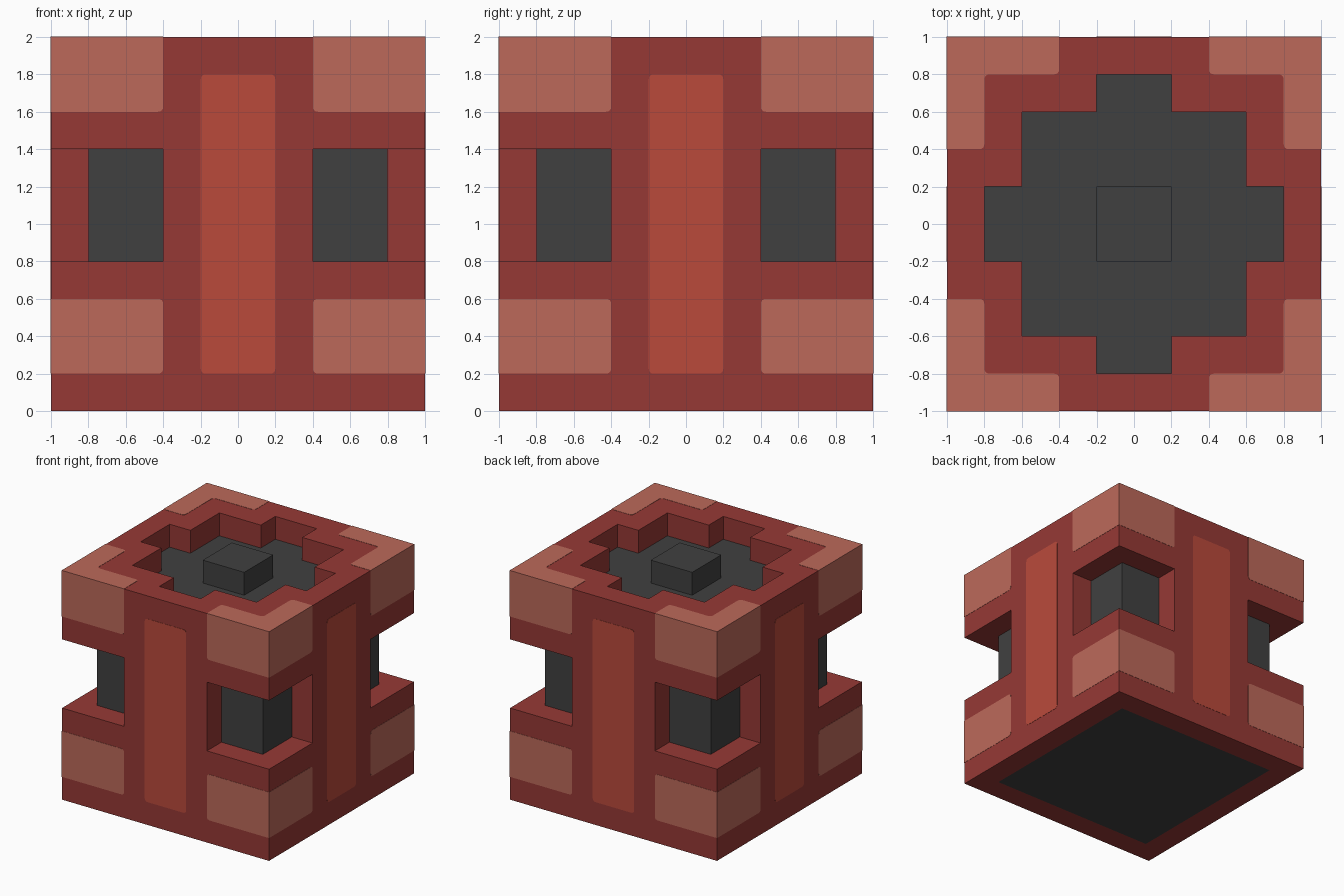
import bpy, bmesh, math
from mathutils import Matrix, Vector

cube = bpy.data.objects.get("Cube")
if cube:
    bpy.data.objects.remove(cube, do_unlink=True)

E = 0.002   # how far painted plates stand proud
R = 0.03    # corner radius of painted plates


def material(name, rgb):
    def linear(c):
        c /= 255
        return c / 12.92 if c <= 0.04045 else ((c + 0.055) / 1.055) ** 2.4
    col = tuple(linear(c) for c in rgb) + (1.0,)
    m = bpy.data.materials.new(name)
    m.use_nodes = True
    m.diffuse_color = col
    m.node_tree.nodes["Principled BSDF"].inputs["Base Color"].default_value = col
    return m


RED = material("brick red", (150, 57, 53))
BRIGHT = material("bright red", (186, 74, 59))
PINK = material("dusty pink", (188, 105, 90))
DARK = material("dark grey", (64, 64, 64))


def rounded(points, steps=4):
    """Round every outline point given as (u, v, radius)."""
    out = []
    for i, p in enumerate(points):
        c = Vector(p[:2])
        r = p[2] if len(p) > 2 else 0
        if not r:
            out.append(c)
            continue
        a = c + (Vector(points[i - 1][:2]) - c).normalized() * r
        b = c + (Vector(points[(i + 1) % len(points)][:2]) - c).normalized() * r
        for k in range(steps + 1):
            t = k / steps
            out.append(a * (1 - t) ** 2 + c * 2 * t * (1 - t) + b * t ** 2)
    return out


def prism(name, points, low, high, mat, matrix=Matrix()):
    """Extrude a flat outline from low to high, then place it."""
    bm = bmesh.new()
    face = bm.faces.new([bm.verts.new((p.x, p.y, low)) for p in rounded(points)])
    ext = bmesh.ops.extrude_face_region(bm, geom=[face])
    top = [v for v in ext["geom"] if isinstance(v, bmesh.types.BMVert)]
    bmesh.ops.translate(bm, verts=top, vec=(0, 0, high - low))
    bmesh.ops.transform(bm, matrix=matrix, verts=bm.verts)
    bmesh.ops.recalc_face_normals(bm, faces=bm.faces)
    mesh = bpy.data.meshes.new(name)
    bm.to_mesh(mesh)
    bm.free()
    mesh.materials.append(mat)
    ob = bpy.data.objects.new(name, mesh)
    bpy.context.scene.collection.objects.link(ob)
    return ob


def rect(u0, u1, v0, v1, r=0):
    return [(u0, v0, r), (u1, v0, r), (u1, v1, r), (u0, v1, r)]


def turn(k):
    return Matrix.Rotation(k * math.pi / 2, 4, 'Z')


def cut(target, cutter):
    cutter.hide_render = True
    mod = target.modifiers.new("cut", 'BOOLEAN')
    mod.operation = 'DIFFERENCE'
    mod.solver = 'EXACT'
    mod.object = cutter
    bpy.context.view_layer.objects.active = target
    bpy.ops.object.modifier_apply(modifier=mod.name)
    bpy.data.objects.remove(cutter, do_unlink=True)


# Outer shell: hollow for the core, open at four corners and at the top
shell = prism("outer_shell", rect(-1, 1, -1, 1), 0, 2, RED)
cut(shell, prism("core_cutter", rect(-0.8, 0.8, -0.8, 0.8), -0.5, 1.8, RED))
for k in range(4):
    cut(shell, prism("corner_cutter", rect(0.4, 1.5, 0.4, 1.5), 0.8, 1.4, RED, turn(k)))
arm = [(0.8, -0.2), (0.8, 0.2), (0.6, 0.2), (0.6, 0.6), (0.2, 0.6)]
star = [tuple(turn(k) @ Vector((x, y, 0)))[:2] for k in range(4) for x, y in arm]
cut(shell, prism("top_cutter", star, 1.7, 2.5, RED))

# Dark core filling the shell, with a raised block on top
prism("core", rect(-0.8, 0.8, -0.8, 0.8), 0, 1.8, DARK)
prism("top_block", rect(-0.2, 0.2, -0.2, 0.2), 1.8, 2, DARK)

# Painted plates, repeated on the four sides
for k in range(4):
    side = turn(k) @ Matrix.Rotation(math.pi / 2, 4, 'X')
    prism(f"side_stripe_{k + 1}", rect(-0.2, 0.2, 0.2, 1.8, R),
          1 - 2 * E, 1 + E, BRIGHT, side)
    for s, label in ((-1, "a"), (1, "b")):
        for low, high, r, row in ((0.2, 0.6, R, "lower"), (1.6, 2 + E, 0, "upper")):
            outline = [(s * 0.4, low, R), (s * (1 + E), low),
                       (s * (1 + E), high), (s * 0.4, high, r)]
            prism(f"{row}_patch_{k + 1}{label}", outline,
                  1 - 2 * E, 1 + E, PINK, side)
    # L-shaped patch on each top corner
    corner = [(0.4, 1 + E), (0.4, 0.8, R), (0.8, 0.8, R),
              (0.8, 0.4, R), (1 + E, 0.4), (1 + E, 1 + E)]
    prism(f"top_corner_patch_{k + 1}", corner, 2 - 2 * E, 2 + E, PINK, turn(k))
